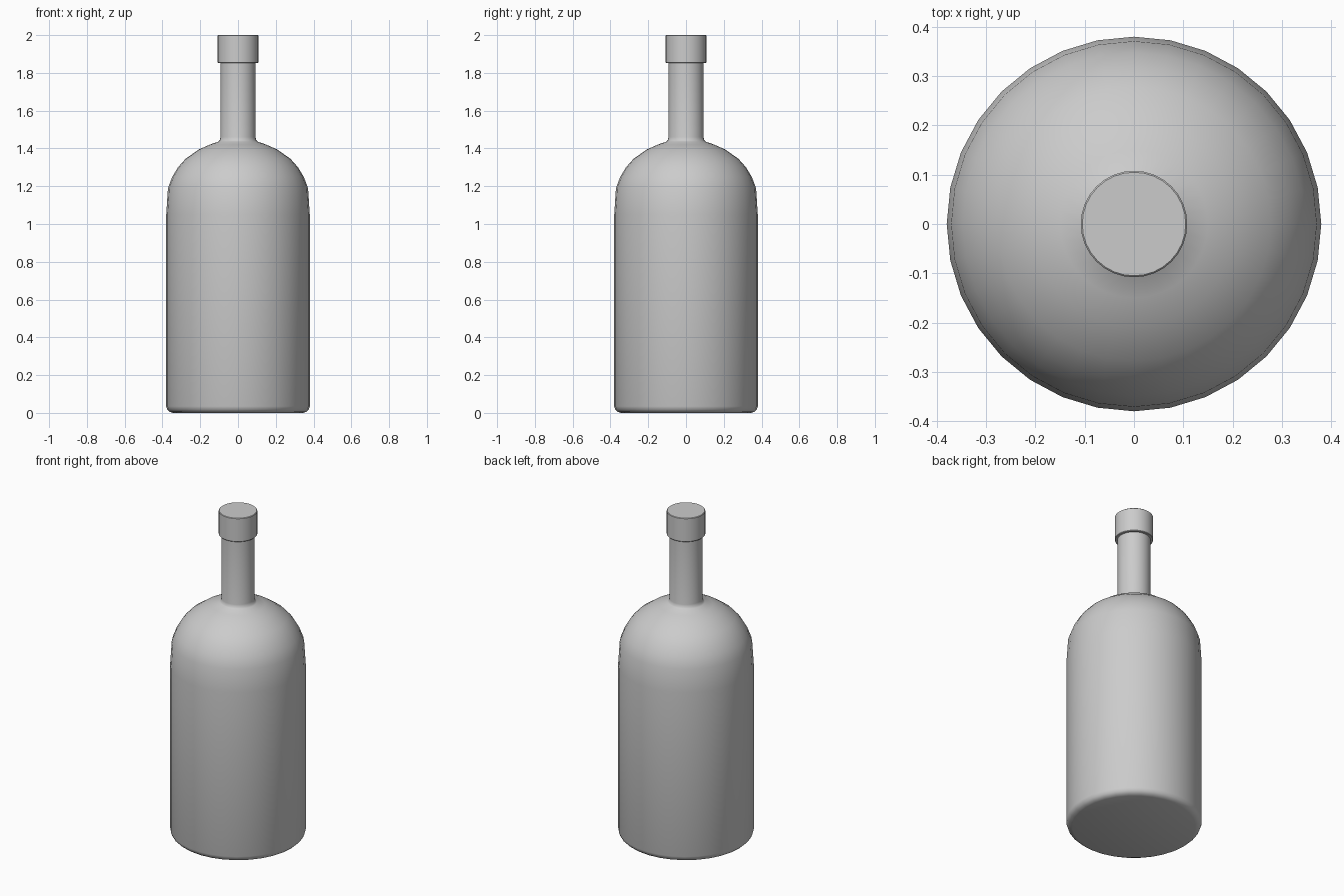
import bpy, bmesh
from math import cos, sin, tau, radians

if "Cube" in bpy.data.objects:
    bpy.data.objects.remove(bpy.data.objects["Cube"])

SIDES = 32


def lathe(name, profile):
    """Revolve (radius, height) points around z and close both ends."""
    bm = bmesh.new()
    rings = [[bm.verts.new((r * cos(tau * i / SIDES), r * sin(tau * i / SIDES), z))
              for i in range(SIDES)] for r, z in profile]
    for low, high in zip(rings, rings[1:]):
        for i in range(SIDES):
            j = (i + 1) % SIDES
            bm.faces.new((low[i], low[j], high[j], high[i]))
    bm.faces.new(rings[0][::-1])
    bm.faces.new(rings[-1])
    mesh = bpy.data.meshes.new(name)
    bm.to_mesh(mesh)
    bm.free()
    obj = bpy.data.objects.new(name, mesh)
    bpy.context.collection.objects.link(obj)
    bpy.ops.object.select_all(action='DESELECT')
    obj.select_set(True)
    bpy.context.view_layer.objects.active = obj
    bpy.ops.object.shade_smooth_by_angle(angle=radians(40))
    return obj


# Bottle: rounded base, straight body, domed shoulder, neck
lathe("bottle", [
    (0.345, 0.0), (0.362, 0.006), (0.374, 0.017), (0.38, 0.035),
    (0.38, 1.05), (0.371, 1.19), (0.348, 1.25), (0.318, 1.3),
    (0.278, 1.345), (0.207, 1.395), (0.15, 1.42), (0.105, 1.436),
    (0.097, 1.443), (0.093, 1.46), (0.093, 1.87),
])

# Cap: short cylinder with slightly softened rims
lathe("cap", [
    (0.105, 1.853), (0.108, 1.856), (0.108, 1.997), (0.105, 2.0),
])
